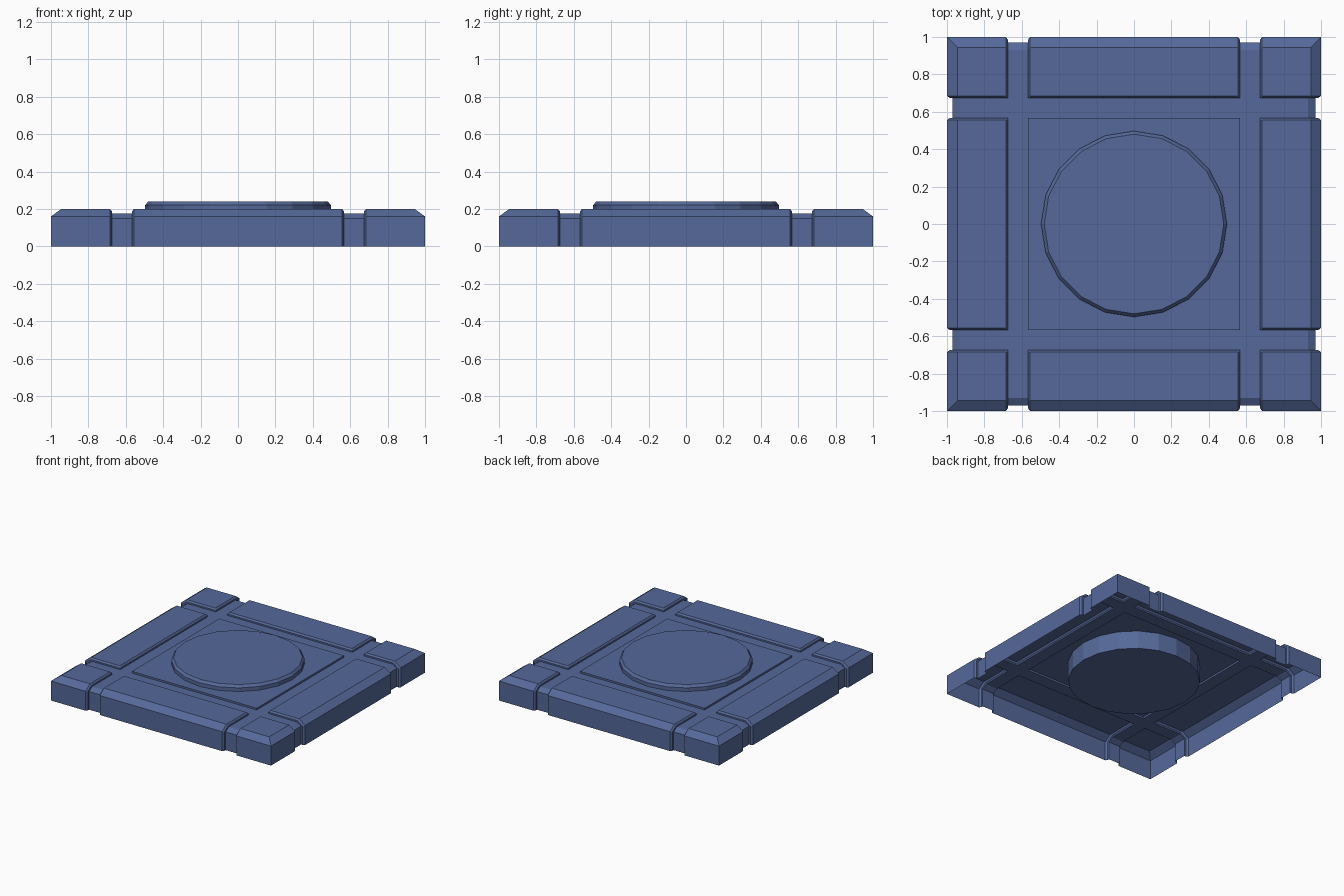
import bpy, bmesh, math

if "Cube" in bpy.data.objects:
    bpy.data.objects.remove(bpy.data.objects["Cube"])

mat = bpy.data.materials.new("blue_plate")
mat.diffuse_color = (0.09, 0.14, 0.32, 1)
mat.use_nodes = True
mat.node_tree.nodes["Principled BSDF"].inputs["Base Color"].default_value = mat.diffuse_color

FLOOR = 0.175
# Outer rim profiles (distance from centre, z): bottom, shoulder, inner bevel edge
# for raised blocks, chamfered groove lip and groove floor
RIM = [
    [(1.0, 0.0), (1.0, 0.16), (0.945, 0.20)],
    [(0.985, 0.0), (0.985, 0.155), (0.938, 0.187)],
    [(0.97, 0.0), (0.97, 0.15), (0.93, FLOOR)],
]
HEIGHT = [0.20, 0.187, FLOOR]

# Grid columns: rim levels are ('rim', sign, level), groove lines ('in', t, depth)
half = [(0.556, 0), (0.567, 1), (0.567, 2), (0.674, 2), (0.674, 1), (0.685, 0)]
COLS = ([('rim', -1, k) for k in range(3)]
        + [('in', -t, d) for t, d in reversed(half)]
        + [('in', t, d) for t, d in half]
        + [('rim', 1, k) for k in (2, 1, 0)])
N = len(COLS)


def in_middle(i):
    return 5 <= i <= N - 6          # columns inside the outer groove lip


def point(i, j):
    a, b = COLS[i], COLS[j]
    if a[0] == 'rim' and b[0] == 'rim':
        r, z = RIM[0][min(a[2], b[2])]
        return (a[1] * r, b[1] * r, z)
    if a[0] == 'rim':
        r, z = RIM[b[2]][a[2]]
        return (a[1] * r, b[1], z)
    if b[0] == 'rim':
        r, z = RIM[a[2]][b[2]]
        return (a[1], b[1] * r, z)
    depth = 2 if in_middle(i) and in_middle(j) else max(a[2], b[2])
    return (a[1], b[1], HEIGHT[depth])


def finish(bm, name):
    bmesh.ops.recalc_face_normals(bm, faces=bm.faces)
    me = bpy.data.meshes.new(name)
    bm.to_mesh(me)
    bm.free()
    me.materials.append(mat)
    ob = bpy.data.objects.new(name, me)
    bpy.context.collection.objects.link(ob)
    return ob


# Grooved shell, open underneath and in the middle
bm = bmesh.new()
cache = {}


def vert(i, j):
    p = point(i, j)
    key = tuple(round(c, 4) for c in p)
    if key not in cache:
        cache[key] = bm.verts.new(p)
    return cache[key]


for i in range(N - 1):
    for j in range(N - 1):
        quad = [(i, j), (i + 1, j), (i + 1, j + 1), (i, j + 1)]
        if all(abs(c) < 0.568 for q in quad for c in point(*q)[:2]):
            continue
        vs = list(dict.fromkeys(vert(*q) for q in quad))
        if len(vs) > 2 and not bm.faces.get(vs):
            bm.faces.new(vs)
bmesh.ops.dissolve_limit(bm, angle_limit=math.radians(0.5),
                         verts=bm.verts[:], edges=bm.edges[:])
finish(bm, "grooved_plate")

# Slightly raised centre panel, open underneath
bm = bmesh.new()
bmesh.ops.create_cube(bm, size=1)
for v in bm.verts:
    v.co = (v.co.x * 1.134, v.co.y * 1.134, 0.19 if v.co.z > 0 else FLOOR)
bm.normal_update()
low = [f for f in bm.faces if f.normal.z < -0.5]
bmesh.ops.delete(bm, geom=low, context='FACES_ONLY')
finish(bm, "centre_panel")

# Round disc with a chamfered top edge, 20 sides
bm = bmesh.new()
rings = []
for r, z in [(0.497, 0.04), (0.497, 0.22), (0.48, 0.24)]:
    rings.append([bm.verts.new((r * math.sin(k * math.pi / 10),
                                r * math.cos(k * math.pi / 10), z))
                  for k in range(20)])
for lo, hi in zip(rings, rings[1:]):
    for k in range(20):
        n = (k + 1) % 20
        bm.faces.new((lo[k], lo[n], hi[n], hi[k]))
bm.faces.new(rings[0])
bm.faces.new(rings[-1])
finish(bm, "centre_disc")
